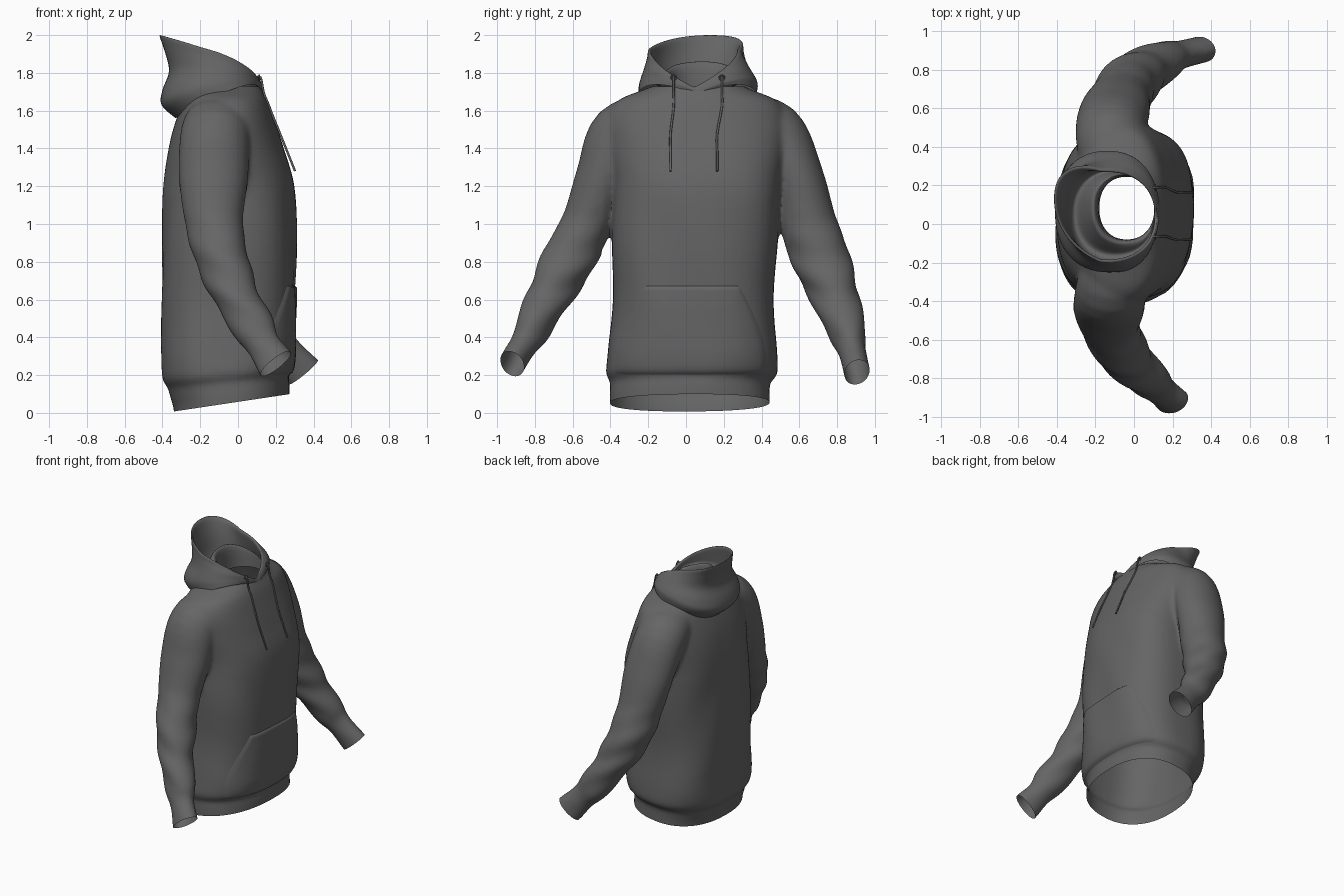
import bpy, bmesh, math
from mathutils import Vector
from mathutils.bvhtree import BVHTree

if "Cube" in bpy.data.objects:
    bpy.data.objects.remove(bpy.data.objects["Cube"])

grey = bpy.data.materials.new("charcoal_fabric")
grey.diffuse_color = (0.13, 0.13, 0.13, 1)
grey.use_nodes = True
grey.node_tree.nodes["Principled BSDF"].inputs["Base Color"].default_value = grey.diffuse_color
SEG = 48


def resample(rows, k=5):
    """Catmull-Rom interpolation through rows of numbers."""
    out = []
    for i in range(len(rows) - 1):
        p = [rows[max(0, min(len(rows) - 1, i + j))] for j in (-1, 0, 1, 2)]
        for s in range(k):
            t = s / k
            out.append([0.5 * (2 * b + (c - a) * t + (2 * a - 5 * b + 4 * c - d) * t * t
                               + (3 * b - a - 3 * c + d) * t ** 3) for a, b, c, d in zip(*p)])
    return out + [list(rows[-1])]


def loft(bm, rings, caps=False):
    vs = [[bm.verts.new(p) for p in r] for r in rings]
    n = len(vs[0])
    for a, b in zip(vs, vs[1:]):
        for i in range(n):
            bm.faces.new((a[i], a[(i + 1) % n], b[(i + 1) % n], b[i]))
    if caps:
        bm.faces.new(vs[0][::-1])
        bm.faces.new(vs[-1])


def make(name, bm):
    bmesh.ops.recalc_face_normals(bm, faces=bm.faces)
    me = bpy.data.meshes.new(name)
    bm.to_mesh(me)
    ob = bpy.data.objects.new(name, me)
    bpy.context.collection.objects.link(ob)
    me.materials.append(grey)
    for p in me.polygons:
        p.use_smooth = True
    return ob


def power(v, e):
    return math.copysign(abs(v) ** e, v)


# Torso volume: z, back x, front x, left y, right y
torso = [(-.10, -.33, .27, -.39, .43), (.05, -.335, .27, -.40, .44), (.12, -.355, .27, -.40, .44),
         (.165, -.368, .265, -.398, .445), (.21, -.395, .285, -.42, .48), (.32, -.40, .29, -.41, .48),
         (.6, -.40, .295, -.388, .465), (.9, -.397, .305, -.388, .48), (1.2, -.39, .295, -.38, .50),
         (1.4, -.365, .24, -.41, .53), (1.55, -.325, .19, -.42, .53), (1.65, -.28, .155, -.36, .48),
         (1.71, -.23, .125, -.22, .34), (1.76, -.19, .11, -.10, .26), (1.84, -.19, .11, -.09, .25)]
rings = []
for z, xa, xb, ya, yb in resample(torso):
    r = []
    low = max(0, min(1, (1.55 - z) / .4))  # boxier below the chest
    e = .88 - .14 * low * max(.1, min(1, (z - .1) / .2))
    for i in range(SEG):
        a = 2 * math.pi * i / SEG
        x = (xa + xb) / 2 + (xb - xa) / 2 * power(math.cos(a), e)
        y = (ya + yb) / 2 + (yb - ya) / 2 * power(math.sin(a), e)
        tilt = .14 * (x + .04) * max(0, min(1, 1 - z / .5))
        r.append((x + .035 * low * (y - .05), y, z + tilt))
    rings.append(r)
bm = bmesh.new()
loft(bm, rings, True)

# Sleeve volumes: x, y, z, half width, half depth
sleeve_a = [(-.09, -.14, 1.57, .115, .16), (-.12, -.34, 1.48, .16, .18), (-.13, -.44, 1.25, .14, .18),
            (-.125, -.527, 1.0, .13, .15), (-.08, -.628, .8, .138, .135), (0, -.735, .6, .11, .115),
            (.09, -.815, .44, .092, .107), (.135, -.86, .36, .07, .09), (.2, -.92, .26, .066, .1),
            (.26, -.975, .16, .066, .1)]
sleeve_b = [(-.09, .26, 1.57, .115, .16), (-.12, .455, 1.485, .165, .18), (-.10, .585, 1.25, .14, .18),
            (-.07, .65, 1.0, .145, .155), (-.03, .72, .8, .15, .145), (.06, .795, .6, .122, .12),
            (.17, .855, .42, .097, .105), (.24, .878, .335, .07, .09), (.345, .905, .215, .066, .1),
            (.43, .925, .12, .066, .1)]
for path in (sleeve_a, sleeve_b):
    rows = resample(path)
    rings = []
    for k, row in enumerate(rows):
        t = (Vector(rows[min(k + 1, len(rows) - 1)][:3]) - Vector(rows[max(k - 1, 0)][:3])).normalized()
        ref = Vector((1, 0, 0)).cross(t) if k < 6 else Vector((0, 1, 0))
        u = (ref - t * ref.dot(t)).normalized()
        if u.y < 0:
            u = -u
        v = t.cross(u)
        rings.append([Vector(row[:3]) + u * row[3] * math.cos(2 * math.pi * i / SEG)
                      + v * row[4] * math.sin(2 * math.pi * i / SEG) for i in range(SEG)])
    loft(bm, rings, True)

# Fuse torso and sleeves into one cloth skin
body = make("hoodie_body", bm)
m = body.modifiers.new("fuse", 'REMESH')
m.mode, m.voxel_size, m.use_smooth_shade = 'VOXEL', .014, True
m = body.modifiers.new("soften", 'SMOOTH')
m.factor, m.iterations = .5, 10
dg = bpy.context.evaluated_depsgraph_get()
me = bpy.data.meshes.new_from_object(body.evaluated_get(dg))
body.modifiers.clear()
bm = bmesh.new()
bm.from_mesh(me)

# Soft folds on the sleeves and the lower torso
bm.normal_update()
moves = []
for v in bm.verts:
    x, y, z = v.co
    side = abs(y - .05)
    if side > .5:
        d = .003 + .007 * math.sin(34 * z + 16 * x) * max(0, 1 - abs(z - .65) / .45)
    else:
        d = .003 + .004 * math.sin(15 * y + 7 * z) * max(0, min(1, (1.5 - z) * 2, (z - .2) * 4))
    moves.append(v.normal * d)
for v, d in zip(bm.verts, moves):
    v.co += d


# Open the cuffs, the hem and the neck
def cut(co, no, test):
    faces = [f for f in bm.faces if test(f.calc_center_median())]
    geom = list({v for f in faces for v in f.verts}) + list({e for f in faces for e in f.edges}) + faces
    bmesh.ops.bisect_plane(bm, geom=geom, plane_co=co, plane_no=no, clear_outer=True)


cut((.2, -.92, .26), (.58, -.4, -.72), lambda c: c.y < -.7 and c.z < .5)
cut((.345, .905, .215), (.62, .2, -.75), lambda c: c.y > .72 and c.z < .5)
cut((-.03, 0, .054), (.15, 0, -1), lambda c: abs(c.y) < .65 and c.z < .3)
cut((0, 0, 1.727), (0, 0, 1), lambda c: c.z > 1.6)
bm.to_mesh(body.data)
for p in body.data.polygons:
    p.use_smooth = True
    p.material_index = 0
tree = BVHTree.FromBMesh(bm)
bm.free()

# Hood: back x, front x, left y, right y, front z, side z, back z
# (outside up to the rim, down into the pouch, over the collar fold, into the neck)
hood = [(-.33, .125, -.25, .37, 1.685, 1.685, 1.56), (-.405, .13, -.25, .38, 1.695, 1.73, 1.63),
        (-.40, .13, -.24, .37, 1.705, 1.77, 1.71), (-.365, .126, -.22, .335, 1.715, 1.83, 1.81),
        (-.39, .122, -.205, .305, 1.72, 1.885, 1.92), (-.415, .118, -.20, .285, 1.725, 1.92, 1.995),
        (-.395, .108, -.185, .27, 1.72, 1.91, 1.98), (-.36, .108, -.19, .28, 1.715, 1.83, 1.87),
        (-.335, .108, -.19, .29, 1.71, 1.77, 1.75), (-.30, .108, -.16, .275, 1.708, 1.745, 1.71),
        (-.25, .107, -.125, .265, 1.71, 1.785, 1.80), (-.215, .105, -.10, .255, 1.71, 1.80, 1.86),
        (-.19, .105, -.085, .25, 1.70, 1.77, 1.82), (-.18, .105, -.08, .245, 1.68, 1.69, 1.68)]
rings = []
for k, (xa, xb, ya, yb, zf, zs, zb) in enumerate(resample(hood, 4)):
    B = ((zs - zf) - .7071 * (zb - zf)) / (.5 - .7071)
    A = zb - zf - B
    r = []
    for i in range(64):
        a = 2 * math.pi * i / 64
        s = math.sin(min(a, 2 * math.pi - a) / 2)
        x = (xa + xb) / 2 + (xb - xa) / 2 * power(math.cos(a), .9)
        y = (ya + yb) / 2 + (yb - ya) / 2 * power(math.sin(a), .9)
        lift = max(0, zb - 1.7) / .29
        r.append((x, y - .35 * lift * min(0, x + .17), zf + A * s + B * s * s))
    rings.append(r)
bm = bmesh.new()
loft(bm, rings)
make("hood", bm)


# Front pocket laid over the torso
def front_x(y, z):
    hit = tree.ray_cast(Vector((.8, y, z)), Vector((-1, 0, 0)))[0]
    return hit.x if hit else .1


outline = resample([(.2, -.385, .43), (.32, -.375, .43), (.42, -.345, .405), (.56, -.28, .345),
                    (.675, -.22, .285)], 6)
bm = bmesh.new()
NY, NZ = 36, len(outline)
grid = []
for j, (z, ya, yb) in enumerate(outline):
    row = []
    for i in range(NY + 1):
        y = ya + (yb - ya) * i / NY
        edge = min(i, NY - i, j, NZ - 1 - j)
        puff = -.004 if edge == 0 else .009 + .006 * min(1, edge / 6)
        row.append(bm.verts.new((front_x(y, z) + puff, y, z)))
    grid.append(row)
for j in range(NZ - 1):
    for i in range(NY):
        bm.faces.new((grid[j][i], grid[j][i + 1], grid[j + 1][i + 1], grid[j + 1][i]))
make("front_pocket", bm)

# Drawstrings with eyelets
for n, (y0, y1) in enumerate(((-.065, -.082), (.19, .165))):
    cu = bpy.data.curves.new("drawstring", 'CURVE')
    cu.dimensions, cu.bevel_depth, cu.bevel_resolution = '3D', .006, 2
    cu.use_fill_caps = True
    sp = cu.splines.new('POLY')
    pts = resample([(.09, y0, 1.775), (.12, y0, 1.775), (.135, y0, 1.70), (.165, y0, 1.62),
                    (.222, y1, 1.48), (.262, y1, 1.38), (.302, y1, 1.28)], 3)
    sp.points.add(len(pts) - 1)
    for q, p in zip(sp.points, pts):
        x = p[0] if p[2] > 1.68 else max(p[0], front_x(p[1], p[2]) + .003)
        q.co = (x, p[1], p[2], 1)
    cu.materials.append(grey)
    bpy.context.collection.objects.link(bpy.data.objects.new("drawstring_%d" % n, cu))
    bpy.ops.mesh.primitive_torus_add(location=(.112, y0, 1.775), rotation=(0, math.pi / 2, 0),
                                     major_radius=.013, minor_radius=.004,
                                     major_segments=16, minor_segments=6)
    eye = bpy.context.object
    eye.name = "eyelet_%d" % n
    eye.data.materials.append(grey)
